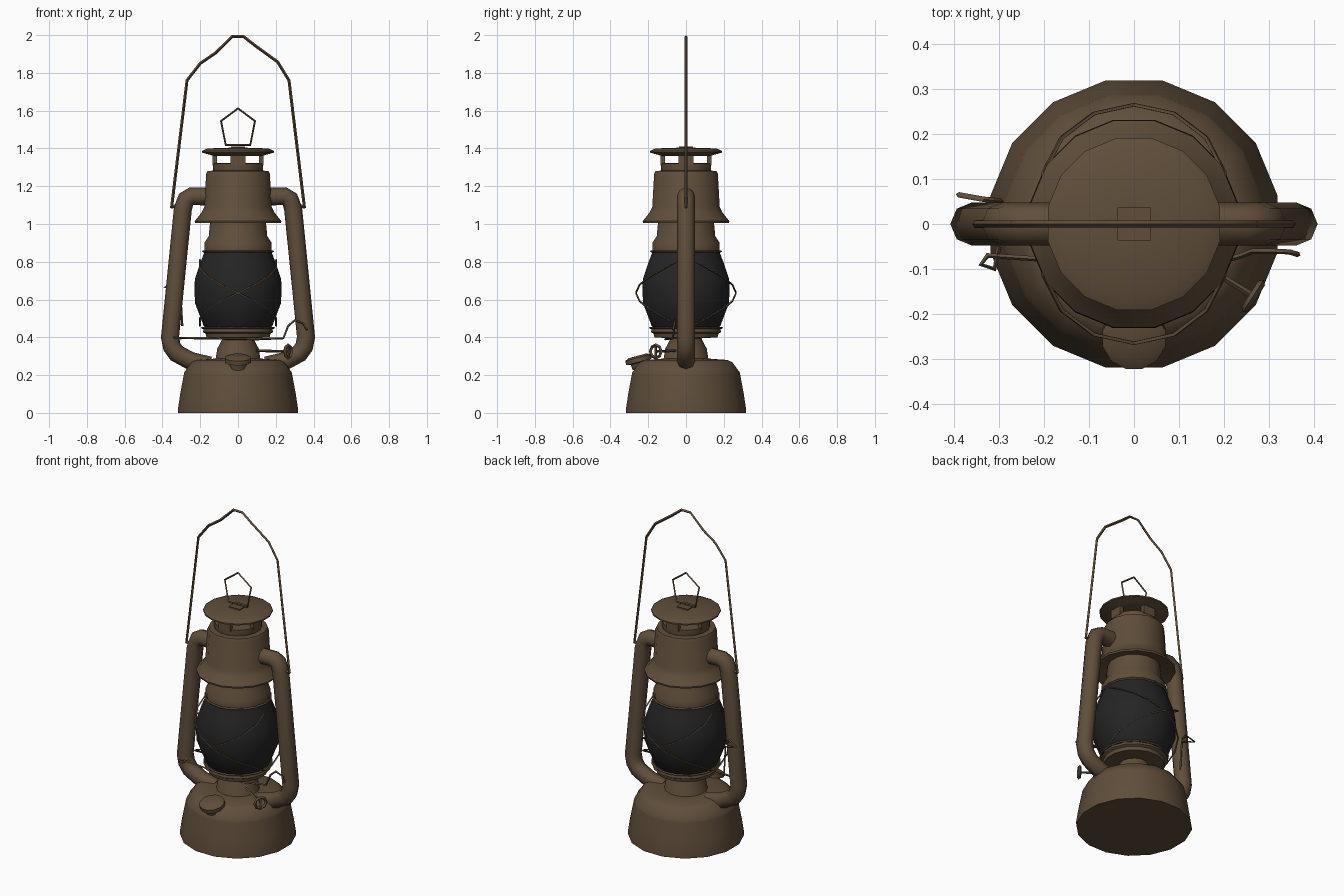
import bpy
import bmesh
from math import cos, sin, pi, radians
from mathutils import Matrix, Vector

if "Cube" in bpy.data.objects:
    bpy.data.objects.remove(bpy.data.objects["Cube"])


def make_material(name, colour):
    mat = bpy.data.materials.new(name)
    mat.use_nodes = True
    mat.diffuse_color = colour
    shader = next(n for n in mat.node_tree.nodes if n.type == 'BSDF_PRINCIPLED')
    shader.inputs["Base Color"].default_value = colour
    shader.inputs["Roughness"].default_value = 0.8
    return mat


BRONZE = make_material("aged bronze", (0.115, 0.076, 0.043, 1))
GLASS = make_material("smoked glass", (0.018, 0.018, 0.019, 1))


def add_mesh(name, mesh, mat, angle=40):
    mesh.materials.clear()
    mesh.materials.append(mat)
    mesh.shade_smooth()
    mesh.set_sharp_from_angle(angle=radians(angle))
    obj = bpy.data.objects.new(name, mesh)
    bpy.context.scene.collection.objects.link(obj)
    return obj


def lathe(name, profile, mat=BRONZE, sides=16, matrix=Matrix()):
    """Turn (radius, height) points, bottom to top, into a capped round part."""
    bm = bmesh.new()
    rings = []
    for r, z in profile:
        turns = [2 * pi * (i + 0.5) / sides for i in range(sides)]
        rings.append([bm.verts.new((r * cos(a), r * sin(a), z)) for a in turns])
    for low, high in zip(rings, rings[1:]):
        for i in range(sides):
            j = (i + 1) % sides
            bm.faces.new((low[i], low[j], high[j], high[i]))
    bm.faces.new(rings[0][::-1])
    bm.faces.new(rings[-1])
    bm.transform(matrix)
    mesh = bpy.data.meshes.new(name)
    bm.to_mesh(mesh)
    bm.free()
    return add_mesh(name, mesh, mat)


def tube(name, points, radius, detail=0, closed=False):
    """Sweep a round section along a path of straight pieces."""
    curve = bpy.data.curves.new(name, 'CURVE')
    curve.dimensions = '3D'
    curve.bevel_depth = radius
    curve.bevel_resolution = detail
    curve.use_fill_caps = True
    spline = curve.splines.new('POLY')
    spline.points.add(len(points) - 1)
    for p, co in zip(spline.points, points):
        p.co = (*co, 1)
    spline.use_cyclic_u = closed
    helper = bpy.data.objects.new(name + "_path", curve)
    bpy.context.scene.collection.objects.link(helper)
    graph = bpy.context.evaluated_depsgraph_get()
    mesh = bpy.data.meshes.new_from_object(helper.evaluated_get(graph))
    bpy.data.objects.remove(helper)
    return add_mesh(name, mesh, BRONZE, 60)


def box(name, size, matrix):
    bm = bmesh.new()
    bmesh.ops.create_cube(bm, size=1, matrix=matrix @ Matrix.Diagonal((*size, 1)))
    mesh = bpy.data.meshes.new(name)
    bm.to_mesh(mesh)
    bm.free()
    return add_mesh(name, mesh, BRONZE)


# Fuel tank and burner
lathe("fuel_tank", [(.325, 0), (.325, .015), (.312, .1), (.292, .205), (.29, .215),
                    (.25, .268), (.225, .28), (.13, .287)])
lathe("burner", [(.13, .27), (.12, .29), (.112, .34), (.085, .39), (.085, .41)])
lathe("globe_seat", [(.085, .395), (.17, .4), (.175, .42), (.19, .428), (.185, .445), (.15, .45)])

# Globe
lathe("globe", [(.165, .44), (.185, .46), (.232, .58), (.236, .67), (.232, .71),
                (.205, .79), (.178, .86)], GLASS)

# Neck, hood and vented cap
lathe("neck", [(.17, .85), (.182, .86), (.182, .9), (.158, .935), (.148, 1.04)])
lathe("hood", [(.145, 1.03), (.232, 1.005), (.234, 1.015), (.197, 1.06), (.182, 1.09),
               (.172, 1.265), (.165, 1.28), (.13, 1.283)])
lathe("vent_collar", [(.13, 1.27), (.135, 1.29), (.135, 1.32), (.12, 1.322)])
lathe("cap", [(.13, 1.36), (.15, 1.366), (.195, 1.378), (.195, 1.386), (.165, 1.4), (.04, 1.404)])
for k in range(4):
    spin = Matrix.Rotation(k * pi / 2, 4, 'Z')
    box("vent_post", (.024, .08, .06), spin @ Matrix.Translation((.122, 0, 1.34)))
box("ring_plate", (.074, .074, .008), Matrix.Translation((0, 0, 1.406)))

# Lifting ring
tube("lifting_ring", [(0, 0, 1.612), (.09, 0, 1.545), (.065, 0, 1.418),
                      (-.065, 0, 1.418), (-.09, 0, 1.545)], .006, closed=True)

# Side air tubes
side_path = [(.14, 1.145), (.245, 1.147), (.275, 1.13), (.292, 1.08), (.36, .4),
             (.35, .35), (.325, .315), (.25, .275), (.15, .25)]
for name, s in (("left_air_tube", 1), ("right_air_tube", -1)):
    tube(name, [(s * x, 0, z) for x, z in side_path], .048, 2)
    tube(name + "_pivot", [(s * .3, 0, 1.1), (s * .355, 0, 1.09)], .009)

# Carrying bail
tube("carrying_bail", [(x, 0, z) for x, z in (
    (-.352, 1.085), (-.27, 1.76), (-.2, 1.85), (-.12, 1.905), (-.03, 1.992), (.03, 1.992),
    (.09, 1.945), (.21, 1.858), (.27, 1.76), (.352, 1.085))], .008)

# Crossed guard wires, front and back
for facing in (-1, 1):
    for lean in (-1, 1):
        path = []
        for i in range(9):
            t = i / 4 - 1
            a = facing * pi / 2 + lean * t * radians(80)
            r = .265 - .06 * t * t
            path.append((r * cos(a), r * sin(a), .635 + .175 * t))
        tube("guard_wire", path, .005)

# Guard hoop around the seat and under the neck
for r, z in ((.19, .45), (.185, .855)):
    hoop = [(r * cos(i * pi / 8), r * sin(i * pi / 8), z) for i in range(16)]
    tube("guard_hoop", hoop, .006, closed=True)

# Filler cap on the front of the tank, tipped outwards
tip = Matrix.Translation((0, -.25, .275)) @ Matrix.Rotation(radians(15), 4, 'X')
lathe("filler_cap", [(.045, -.04), (.048, -.01), (.072, -.005), (.072, .018), (.05, .028)],
      sides=12, matrix=tip)

# Wick knob and shaft
centre = Vector((.265, -.16, .325))
tube("wick_shaft", [(.07, -.04, .33), tuple(centre)], .007)
out = Vector((.84, -.54, 0)).normalized()
across = Vector((-out.y, out.x, 0))
rim = [tuple(centre + (across * cos(a) + Vector((0, 0, 1)) * sin(a)) * .034)
       for a in (i * pi / 4 for i in range(8))]
tube("wick_knob", rim, .009, closed=True)
tube("wick_knob_spoke", [rim[2], rim[6]], .007)

# Globe lifting lever with its hooked ends
tube("lift_lever", [(-.3, -.05, .395), (-.31, -.1, .395), (-.34, -.09, .4), (-.325, -.07, .397),
                    (-.18, -.08, .395), (.1, -.11, .39), (.24, -.07, .395), (.265, -.06, .46),
                    (.3, -.06, .49), (.345, -.062, .475), (.365, -.068, .44)], .006)
tube("lift_rod", [(-.295, .05, .46), (-.305, .052, .64), (-.335, .055, .65),
                  (-.39, .065, .665), (-.335, .055, .69), (-.31, .052, .66)], .006)
